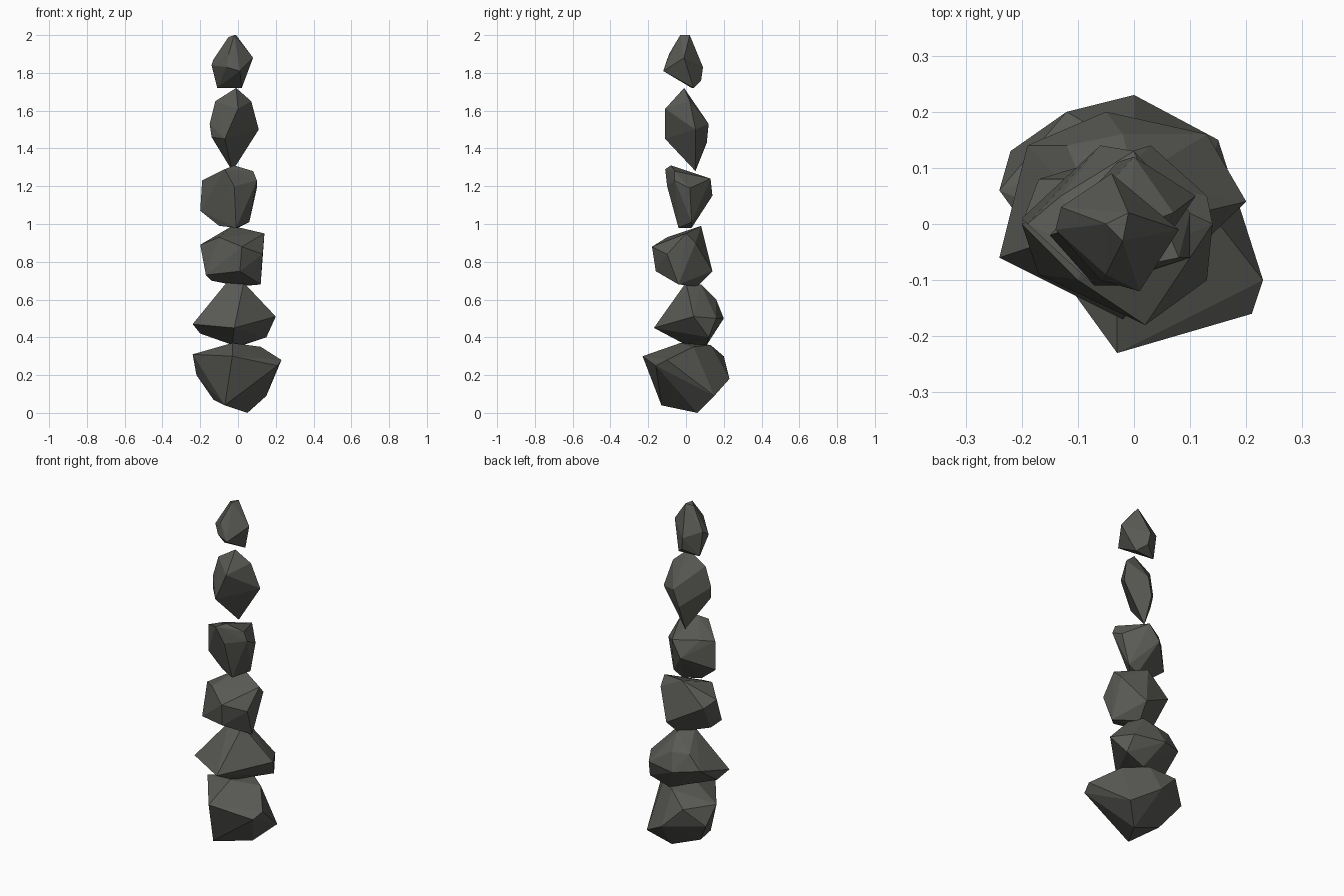
import bpy
import bmesh

default_cube = bpy.data.objects.get("Cube")
if default_cube is not None:
    bpy.data.objects.remove(default_cube, do_unlink=True)


def make_material(name, red, green, blue):
    colour = (red, green, blue, 1)
    material = bpy.data.materials.new(name)
    material.use_nodes = True
    material.diffuse_color = colour
    shader = material.node_tree.nodes["Principled BSDF"]
    shader.inputs["Base Color"].default_value = colour
    shader.inputs["Roughness"].default_value = .9
    return material


dark_stone = make_material("dark_stone", .1, .1, .09)


def make_stone(name, top, waist, base):
    """Chisel a faceted stone as the convex hull of its corner points."""
    mesh = bpy.data.meshes.new(name)
    bm = bmesh.new()
    for corner in top + waist + base:
        bm.verts.new(corner)
    hull = bmesh.ops.convex_hull(bm, input=bm.verts[:])
    # Drop any corner that ended up inside the hull
    buried = [v for v in hull["geom_interior"] if isinstance(v, bmesh.types.BMVert)]
    bmesh.ops.delete(bm, geom=buried, context="VERTS")
    # Merge nearly flat neighbouring triangles into larger facets
    bmesh.ops.dissolve_limit(bm, angle_limit=.06, verts=bm.verts[:], edges=bm.edges[:])
    bmesh.ops.recalc_face_normals(bm, faces=bm.faces[:])
    bm.to_mesh(mesh)
    bm.free()
    mesh.materials.append(dark_stone)
    stone = bpy.data.objects.new(name, mesh)
    bpy.context.collection.objects.link(stone)
    return stone


# Wide foundation stone
make_stone(
    "bottom_stone",
    top=[(.12, .04, .35), (0, .13, .36), (-.03, -.03, .37), (-.24, .06, .31),
         (-.12, .2, .3)],
    waist=[(-.03, -.23, .3), (.23, -.1, .28), (.21, -.16, .25), (0, .23, .18),
           (-.22, .13, .2)],
    base=[(-.13, .05, .07), (-.07, -.13, .04), (.05, .06, 0), (.15, .15, .09)],
)

# Pointed stone with a broad waist
make_stone(
    "second_stone",
    top=[(.03, 0, .69), (-.06, 0, .69), (0, .08, .68), (-.02, .16, .6),
         (-.12, .14, .6)],
    waist=[(-.24, -.06, .47), (-.02, -.17, .45), (.2, .04, .51), (.13, .16, .5),
           (-.05, .2, .5), (-.19, .14, .52)],
    base=[(-.2, 0, .42), (-.03, 0, .36), (.03, .11, .36), (.15, .12, .4)],
)

# Blocky stone
make_stone(
    "third_stone",
    top=[(-.03, .08, .99), (.14, 0, .95), (-.1, -.1, .93), (-.2, 0, .89)],
    waist=[(.02, -.18, .88), (.01, -.16, .75), (.03, .14, .75), (-.17, .08, .86),
           (.13, -.1, .84), (.13, .05, .9)],
    base=[(-.17, -.09, .73), (-.14, -.03, .7), (.01, .06, .67), (.12, -.04, .68)],
)

# Stone tapering downwards
make_stone(
    "fourth_stone",
    top=[(-.02, -.08, 1.31), (-.07, -.11, 1.29), (.08, -.06, 1.28), (0, .13, 1.24)],
    waist=[(-.19, 0, 1.23), (.1, -.06, 1.23), (-.02, -.1, 1.2), (-.06, .14, 1.15),
           (.1, .02, 1.19), (-.13, .05, 1.24)],
    base=[(-.2, .01, 1.07), (.06, .03, 1.01), (-.1, 0, .99), (-.01, -.04, .98),
          (0, .03, .98)],
)

# Tall stone balanced on its tip
make_stone(
    "fifth_stone",
    top=[(-.01, -.01, 1.72), (.07, .02, 1.65), (-.12, -.01, 1.65)],
    waist=[(0, -.11, 1.61), (.11, .05, 1.5), (-.15, -.02, 1.53), (0, .12, 1.53)],
    base=[(-.07, -.11, 1.45), (-.14, -.03, 1.46), (-.03, .11, 1.43), (-.03, .05, 1.28)],
)

# Small capping stone
make_stone(
    "top_stone",
    top=[(-.05, 0, 1.99), (-.02, -.03, 2), (-.01, .02, 2), (-.05, -.09, 1.9)],
    waist=[(.08, -.01, 1.88), (-.14, -.01, 1.84), (-.13, .03, 1.87), (-.04, .09, 1.83)],
    base=[(.01, -.12, 1.81), (-.06, -.1, 1.83), (-.03, .08, 1.76), (.02, .04, 1.72),
          (-.11, .03, 1.72)],
)
